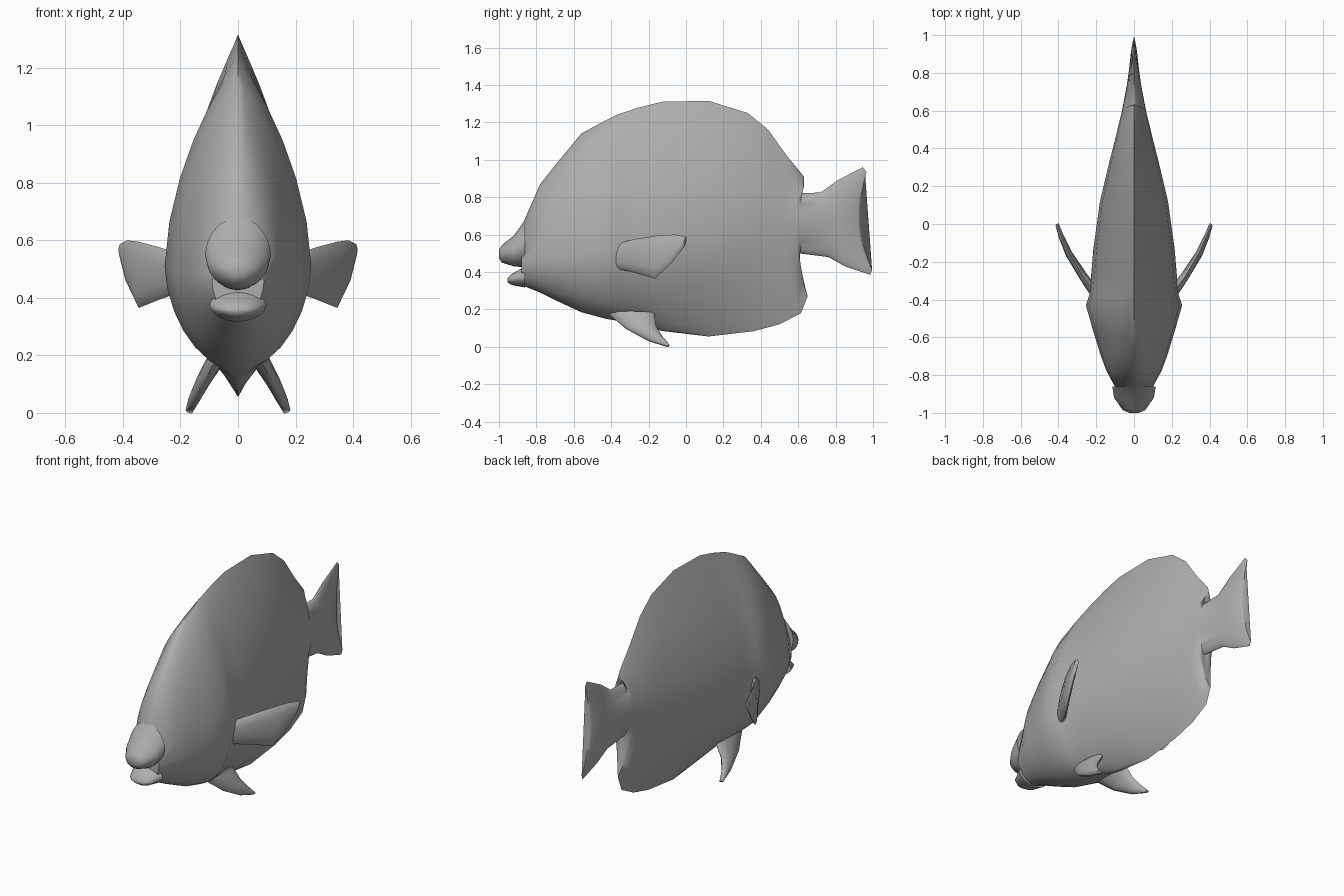
import bpy, bmesh, math
from mathutils import Vector

if "Cube" in bpy.data.objects:
    bpy.data.objects.remove(bpy.data.objects["Cube"])

skin = bpy.data.materials.new("grey skin")
skin.diffuse_color = (0.42, 0.42, 0.42, 1)
skin.use_nodes = True
skin.node_tree.nodes["Principled BSDF"].inputs["Base Color"].default_value = skin.diffuse_color


def loft(name, rings, angle=60):
    """Bridge closed rings of points and cap both ends."""
    bm = bmesh.new()
    loops = [[bm.verts.new(p) for p in ring] for ring in rings]
    n = len(loops[0])
    for a, b in zip(loops, loops[1:]):
        for i in range(n):
            j = (i + 1) % n
            bm.faces.new((a[i], a[j], b[j], b[i]))
    bm.faces.new(loops[0])
    bm.faces.new(loops[-1])
    bmesh.ops.recalc_face_normals(bm, faces=bm.faces)
    mesh = bpy.data.meshes.new(name)
    bm.to_mesh(mesh)
    bm.free()
    mesh.materials.append(skin)
    obj = bpy.data.objects.new(name, mesh)
    bpy.context.collection.objects.link(obj)
    bpy.ops.object.select_all(action='DESELECT')
    bpy.context.view_layer.objects.active = obj
    obj.select_set(True)
    bpy.ops.object.shade_smooth_by_angle(angle=math.radians(angle))


def section(y, w, zm, low, high, q_low=.5, q_high=.5, n=28):
    """Upright section, widest at zm; q = 0.5 gives a round end, 1 a keel."""
    pts = []
    for i in range(n):
        a = 2 * math.pi * i / n
        s, c = math.sin(a), math.cos(a)
        t = min(abs(s), 1)
        (ye, ze), q = (high, q_high) if s >= 0 else (low, q_low)
        x = w * max(0, 1 - t ** 1.7) ** q
        pts.append((math.copysign(x, c), y + (ye - y) * t * t, zm + (ze - zm) * t))
    return pts


def clamp(v):
    return max(.5, min(1, v))


# Trunk: y, half width, belly z, back z; round at the head, keeled behind
trunk = [(-.88, .09, .33, .64), (-.78, .145, .29, .87), (-.70, .175, .25, .97),
         (-.56, .218, .185, 1.14), (-.43, .255, .15, 1.21), (-.37, .235, .14, 1.24),
         (-.25, .225, .12, 1.28), (-.13, .215, .085, 1.31), (.12, .18, .055, 1.315)]
rings = [section(y, w, .56 + .12 * y, (y, zb), (y, zt),
                 clamp(.5 + 1.35 * (y + .37)), clamp(.5 + .8 * (y + .84)))
         for y, w, zb, zt in trunk]

# Fin ends and tail: y, half width, lower edge, upper edge (edges sweep back)
rear = [(.34, .128, (.36, .083), (.33, 1.25)), (.44, .102, (.50, .12), (.44, 1.16)),
        (.52, .083, (.615, .18), (.54, 1.02)), (.58, .068, (.65, .27), (.63, .91)),
        (.60, .064, (.61, .42), (.632, .86)), (.63, .058, (.60, .50), (.605, .82)),
        (.74, .037, (.76, .48), (.72, .825)), (.82, .026, (.85, .43), (.81, .89)),
        (.92, .015, (.985, .385), (.945, .96)), (.93, .006, (.995, .41), (.965, .935))]
for y, w, low, high in rear:
    q = 1 if y < .59 else .6
    rings.append(section(y, w, .61 + .09 * y, low, high, q, q))
loft("body", rings)


# Parted lips: y, half width, lower z, upper z
def lip(name, rows):
    loft(name, [section(y, w, (a + b) / 2, (y, a), (y, b), n=20) for y, w, a, b in rows])


lip("upper_lip", [(-1, .025, .475, .52), (-.985, .06, .45, .543), (-.92, .105, .43, .595),
                  (-.86, .115, .425, .68)])
lip("lower_lip", [(-.955, .03, .345, .365), (-.93, .07, .33, .39), (-.86, .10, .317, .43)])


def fin(name, rows, thick, n=12):
    """Mirrored pair of blades lofted through lower and upper edge points."""
    for side, label in ((1, "right_"), (-1, "left_")):
        rings = []
        for k, (low, high) in enumerate(rows):
            low, high = Vector(low), Vector(high)
            size = Vector(thick) * (1.3 - k / len(rows))
            ring = []
            for i in range(n):
                a = 2 * math.pi * i / n
                p = (low + high) / 2 + (high - low) / 2 * math.sin(a) + size * math.cos(a)
                ring.append((side * p.x, p.y, p.z))
            rings.append(ring)
        loft(label + name, rings)


# Side fins sweeping out and back
fin("pectoral_fin", [((.20, -.38, .42), (.20, -.37, .55)),
                     ((.27, -.27, .395), (.27, -.28, .575)),
                     ((.345, -.165, .365), (.345, -.15, .595)),
                     ((.385, -.075, .45), (.385, -.06, .60)),
                     ((.405, -.01, .535), (.408, 0, .588))], (.017, -.012, 0))

# Belly fins pointing down and back
fin("pelvic_fin", [((.08, -.42, .18), (.08, -.17, .18)),
                   ((.125, -.32, .095), (.125, -.16, .11)),
                   ((.155, -.20, .03), (.155, -.125, .055)),
                   ((.17, -.10, 0), (.17, -.088, .01))], (.022, 0, .008))
